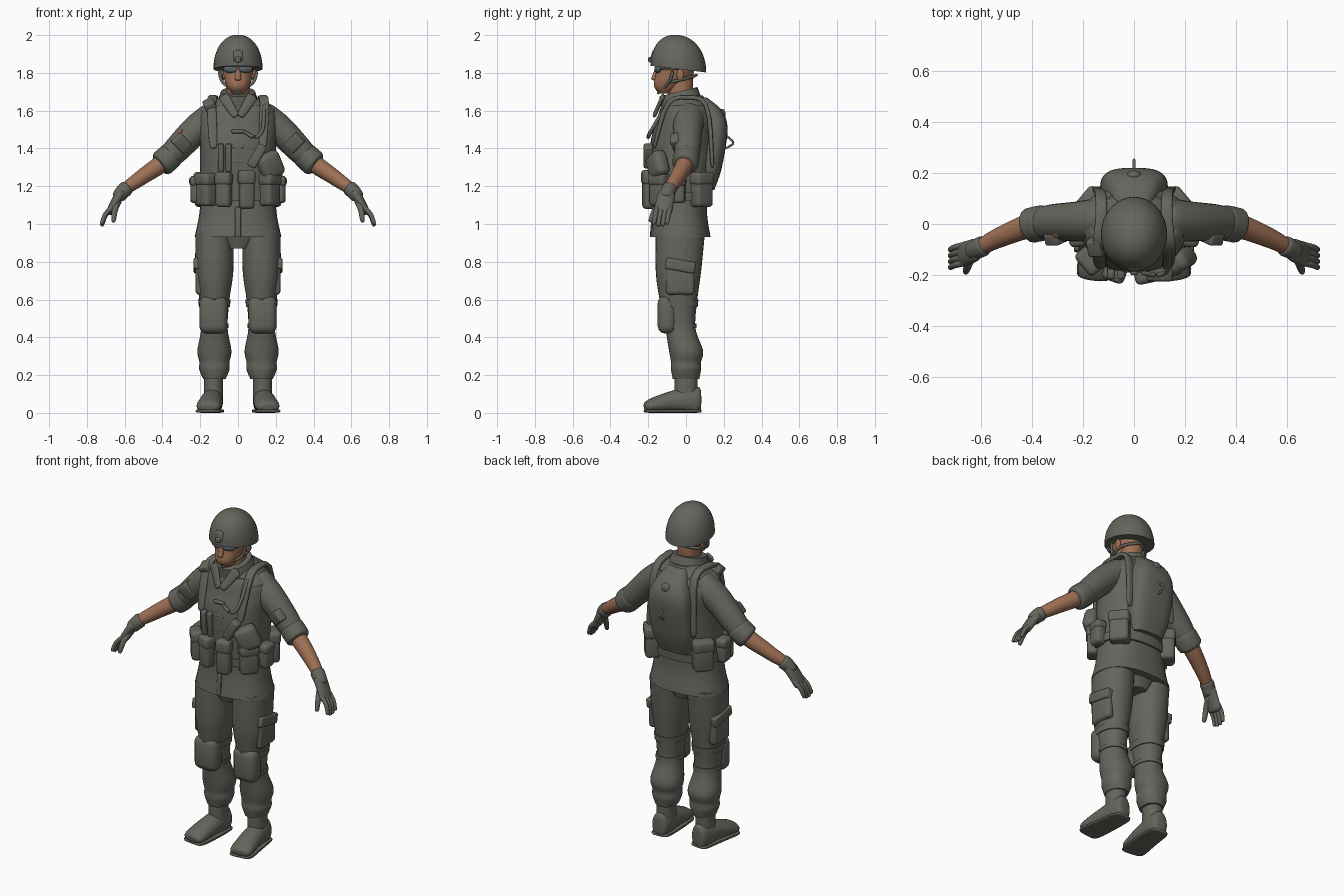
import bpy, bmesh
from math import cos, sin, pi, radians
from mathutils import Vector, Euler

default_cube = bpy.data.objects.get("Cube")
if default_cube:
    bpy.data.objects.remove(default_cube, do_unlink=True)


def material(name, red, green, blue):
    made = bpy.data.materials.new(name)
    made.use_nodes = True
    made.diffuse_color = (red, green, blue, 1)
    made.node_tree.nodes["Principled BSDF"].inputs["Base Color"].default_value = made.diffuse_color
    return made


CLOTH = material("grey olive cloth", .13, .13, .11)
SKIN = material("skin", .34, .16, .09)
LENS = material("tinted lens", .1, .12, .13)
PATCH = material("rust patch", .3, .11, .06)


def finish(name, bm, mat):
    bmesh.ops.recalc_face_normals(bm, faces=bm.faces)
    mesh = bpy.data.meshes.new(name)
    bm.to_mesh(mesh)
    bm.free()
    mesh.materials.append(mat)
    part = bpy.data.objects.new(name, mesh)
    bpy.context.collection.objects.link(part)
    bpy.ops.object.select_all(action='DESELECT')
    part.select_set(True)
    bpy.context.view_layer.objects.active = part
    bpy.ops.object.shade_smooth_by_angle(angle=radians(42))


def at(rows, t):
    """Point on a smooth curve through the rows; t counts rows."""
    i = min(int(t), len(rows) - 2)
    f = t - i
    before, start, end, after = rows[max(i - 1, 0)], rows[i], rows[i + 1], rows[min(i + 2, len(rows) - 1)]
    return [b + f * (c - a + f * (2 * a - 5 * b + 4 * c - d + f * (3 * b - a - 3 * c + d))) / 2
            for a, b, c, d in zip(before, start, end, after)]


def sampled(rows, steps=6):
    return [at(rows, k / steps) for k in range((len(rows) - 1) * steps + 1)]


def section(power, count=32):
    """Rounded-square outline of unit size."""
    def bend(v):
        return abs(v) ** (2 / power) * (1 if v > 0 else -1)
    return [(bend(cos(2 * pi * k / count)), bend(sin(2 * pi * k / count))) for k in range(count)]


def bridge(name, rings, mat):
    bm = bmesh.new()
    loops = [[bm.verts.new(co) for co in ring] for ring in rings]
    for low, high in zip(loops, loops[1:]):
        for k in range(len(low)):
            bm.faces.new((low[k - 1], low[k], high[k], high[k - 1]))
    bm.faces.new(loops[0])
    bm.faces.new(loops[-1])
    finish(name, bm, mat)


def loft(name, rows, x=0, mat=CLOTH, power=2.2, tilt=0):
    """Level sections: height, y, half width, half depth."""
    bridge(name, [[(x + a * wide, y + b * deep, z + tilt * b * deep) for a, b in section(power)]
                  for z, y, wide, deep in rows], mat)


def shell(name, rows, low, high, grow, x=0, limit=1):
    """A layer worn over a loft between two heights."""
    loft(name, [(z, y, min(wide + grow, limit), deep + grow) for z, y, wide, deep in sampled(rows, 12)
                if low < z < high], x)


def limb(name, path, r, w=None, side=1, mat=CLOTH, span=None, ref=(0, 1, 0), power=2, floor=-1):
    """Round-ended sweep; r and w are start and end radii along and across ref."""
    first, last = span or (0, len(path) - 1)
    steps = 20
    shares = [(1 - cos(pi * k / steps)) / 2 for k in range(steps + 1)]
    points = [Vector(at(path, first + (last - first) * u)) for u in shares]
    rings = []
    for k, u in enumerate(shares):
        along = (points[min(k + 1, steps)] - points[max(k - 1, 0)]).normalized()
        out = Vector(ref)
        out = (out - along * along.dot(out)).normalized()
        across = along.cross(out)
        end = max(1 - abs(2 * u - 1) ** 6, .001) ** (1 / 4)
        size, width = [(q[0] + (q[1] - q[0]) * u) * end for q in (r, w or r)]
        ring = [points[k] + out * a * size + across * b * width for a, b in section(power, 20)]
        rings.append([(side * p.x, p.y, max(p.z, floor)) for p in ring])
    bridge(name, rings, mat)


def solid(name, bm, place, turn, mat):
    bmesh.ops.rotate(bm, matrix=Euler([radians(t) for t in turn]).to_matrix(), verts=bm.verts)
    bmesh.ops.translate(bm, vec=place, verts=bm.verts)
    finish(name, bm, mat)


def box(name, place, size, turn=(0, 0, 0), mat=CLOTH, soft=.01):
    bm = bmesh.new()
    bmesh.ops.create_cube(bm, size=1)
    bmesh.ops.scale(bm, vec=size, verts=bm.verts)
    bmesh.ops.bevel(bm, geom=bm.edges[:], offset=min(soft, min(size) * .4), segments=3, profile=.5, affect='EDGES')
    solid(name, bm, place, turn, mat)


def ball(name, place, size, mat=SKIN, turn=(0, 0, 0)):
    bm = bmesh.new()
    bmesh.ops.create_uvsphere(bm, u_segments=20, v_segments=12, radius=1)
    bmesh.ops.scale(bm, vec=size, verts=bm.verts)
    solid(name, bm, place, turn, mat)


def belt_pouch(name, angle, width, height):
    """Pouch with a flap, set around the waist; angle zero is the front."""
    place = Vector((.22 * sin(radians(angle)), -.03 - .17 * cos(radians(angle)), 1.18))
    depth = width * .8
    box(name, place, (width, depth, height), (0, 0, angle), soft=.02)
    place.z += height / 3
    box(name + "_flap", place, (width + .01, depth + .01, height * .4), (0, 0, angle), soft=.02)


# Jacket with the vest, belt and collar worn over it
JACKET = [(.93, -.03, .23, .16), (1.1, -.03, .2, .14), (1.4, -.02, .2, .16), (1.53, 0, .21, .15),
          (1.6, 0, .19, .13), (1.68, 0, .09, .09)]
loft("jacket", sampled(JACKET), power=2.4)
shell("vest", JACKET, 1.14, 1.63, .01, limit=.2)
shell("belt", JACKET, 1.11, 1.18, .014)
loft("collar", [(1.62, -.02, .12, .11), (1.7, -.04, .09, .1)], tilt=.25)
box("jacket_placket", (0, -.18, 1.01), (.03, .01, .16), (-5, 0, 0))
for row in range(3):
    box("vest_buckle", (0, -.18, 1.33 + row * .08), (.07, .02, .02))

# Drinking pack on the back
PACK = [(1.18, .09, .1, .06), (1.3, .11, .13, .08), (1.5, .14, .13, .08), (1.6, .11, .1, .08), (1.67, .06, .06, .05)]
loft("drinking_pack", sampled(PACK), power=3)
ball("pack_cap", (0, .19, 1.58), (.03, .02, .03), CLOTH)
limb("pack_loop", [(0, .21, 1.47), (0, .25, 1.43), (0, .21, 1.4)], (.006, .006), ref=(1, 0, 0))
limb("drinking_hose", [(.14, -.1, 1.64), (.13, -.18, 1.5), (.09, -.2, 1.46), (.03, -.19, 1.49)], (.01, .01),
     ref=(1, 0, 0))

# Gear on the chest and belt
belt_pouch("magazine_pouch_right", -20, .08, .18)
belt_pouch("magazine_pouch_left", 12, .08, .2)
for x in (-.09, -.05):
    box("magazine", (x, -.19, 1.35), (.03, .04, .15), (6, 0, 0))
box("radio", (.1, -.2, 1.36), (.05, .05, .13), (0, 30, 0))
box("holster", (.17, -.15, 1.31), (.13, .08, .14), (0, -25, 30), soft=.03)
box("shoulder_pouch", (-.15, -.09, 1.63), (.06, .07, .05), (25, -25, 0))
box("sleeve_patch", (-.31, -.03, 1.49), (.03, .05, .01), (20, -45, 0), PATCH)

# Head
loft("neck", [(1.6, -.03, .06, .06), (1.8, -.03, .06, .07)], mat=SKIN)
HEAD = [(1.69, -.11, .03, .03), (1.73, -.1, .06, .07), (1.8, -.06, .08, .1), (1.9, -.05, .08, .1)]
loft("head", sampled(HEAD), mat=SKIN)
limb("nose", [(0, -.15, 1.83), (0, -.17, 1.76)], (.01, .018), side=1, mat=SKIN, ref=(1, 0, 0))
ball("lips", (0, -.16, 1.74), (.03, .01, .01))

# Helmet as a dome with a rim lifted at the front
arc = [pi / 2 * k / 16 for k in range(16)] + [1.55]
loft("helmet", [(1.82 + .18 * sin(a) ** .95, -.04, .13 * cos(a) ** .9, .147 * cos(a) ** .9) for a in arc], tilt=-.12,
     power=2)
box("helmet_mount", (0, -.17, 1.89), (.05, .03, .06), (-15, 0, 0))
box("helmet_mount_tab", (0, -.19, 1.87), (.03, .02, .03))

ARM = [(.1, .02, 1.58), (.22, .01, 1.5), (.38, 0, 1.34), (.52, -.05, 1.24), (.62, -.1, 1.16), (.7, -.13, 1.02)]
LEG = [(.95, -.03, .1, .13), (.75, -.04, .1, .12), (.6, -.04, .08, .1), (.45, -.03, .07, .08), (.33, 0, .09, .09),
       (.27, 0, .08, .08), (.23, 0, .08, .08), (.18, 0, .06, .07)]
FOOT = [(.13, .08, .06), (.14, -.06, .06), (.16, -.22, .03)]

for s, side in ((1, "left_"), (-1, "right_")):
    # Ears, glasses and helmet straps
    ball(side + "ear", (s * .09, -.03, 1.79), (.01, .02, .03))
    ball(side + "lens", (s * .04, -.15, 1.82), (.04, .014, .02), LENS, (0, 0, s * 18))
    limb(side + "glasses_arm", [(.07, -.14, 1.82), (.09, -.04, 1.82)], (.005, .005), side=s, ref=(0, 0, 1))
    limb(side + "chin_strap", [(.1, -.07, 1.81), (.08, -.09, 1.75), (0, -.15, 1.69)], (.008, .008), side=s)
    limb(side + "nape_strap", [(.08, -.09, 1.75), (.08, 0, 1.77), (0, .06, 1.79)], (.008, .008), side=s,
         ref=(0, 0, 1))

    # Lapel, shoulder strap and pouches
    limb(side + "lapel", [(.08, -.12, 1.68), (.01, -.17, 1.57)], (.01, .01), (.03, .02), side=s)
    limb(side + "shoulder_strap", [(.13, -.17, 1.4), (.14, -.1, 1.63), (.13, 0, 1.67), (.13, .11, 1.62),
                                   (.15, .14, 1.3)], (.026, .02), (.012, .012), side=s, ref=(1, 0, 0), power=4)
    belt_pouch(side + "front_pouch", s * 50, .1, .17)
    belt_pouch(side + "hip_pouch", s * 85, .08, .14)
    belt_pouch(side + "back_pouch", s * 130, .11, .18)

    # Sleeve, forearm and glove along one arm line
    limb(side + "sleeve", ARM, (.09, .066), side=s, span=(0, 2.1))
    limb(side + "rolled_cuff", ARM, (.07, .07), side=s, span=(1.75, 2.25))
    limb(side + "forearm", ARM, (.052, .03), side=s, mat=SKIN, span=(1.8, 4))
    limb(side + "glove_cuff", ARM, (.042, .036), side=s, span=(3.6, 4.2))
    limb(side + "palm", ARM, (.045, .05), (.03, .02), side=s, span=(3.9, 4.7))
    box(side + "sleeve_pocket", (s * .3, -.05, 1.43), (.07, .05, .09), (18, s * 45, 0))
    knuckle = Vector(at(ARM, 4.45))
    for finger in (-1.5, -.5, .5, 1.5):
        start = knuckle + Vector((0, finger * .023, 0))
        tip = start + Vector((.06, -.02, -.11 + abs(finger) * .01))
        middle = (start + tip) / 2 + Vector((.01, 0, .005))
        limb(side + "finger", [start, middle, tip], (.014, .011), side=s)
    limb(side + "thumb", [(.63, -.11, 1.13), (.65, -.16, 1.08), (.66, -.19, 1.01)], (.02, .012), side=s, ref=(1, 0, 0))

    # Trouser leg with pockets and a strapped knee pad
    hip = s * .125
    loft(side + "trouser_leg", sampled(LEG), hip)
    box(side + "cargo_pocket", (s * .2, -.03, .71), (.05, .15, .17), soft=.02)
    box(side + "cargo_flap", (s * .21, -.03, .78), (.05, .16, .06), (-10, 0, 0))
    box(side + "knee_pad", (s * .13, -.1, .52), (.15, .1, .2), soft=.04)
    for low in (.44, .56):
        shell(side + "knee_strap", LEG, low, low + .04, .006, hip)

    # Boot
    loft(side + "boot_shaft", [(.05, 0, .05, .06), (.2, 0, .05, .06)], s * .13)
    limb(side + "boot_foot", FOOT, (.09, .03), (.05, .07), side=s, ref=(0, 0, 1), floor=.01)
    limb(side + "boot_sole", [(x, y, .01) for x, y, z in FOOT], (.01, .01), (.055, .075), side=s, ref=(0, 0, 1),
         power=4, floor=0)

loft("trouser_seat", [(.87, -.03, .06, .1), (.97, -.03, .2, .13)])
